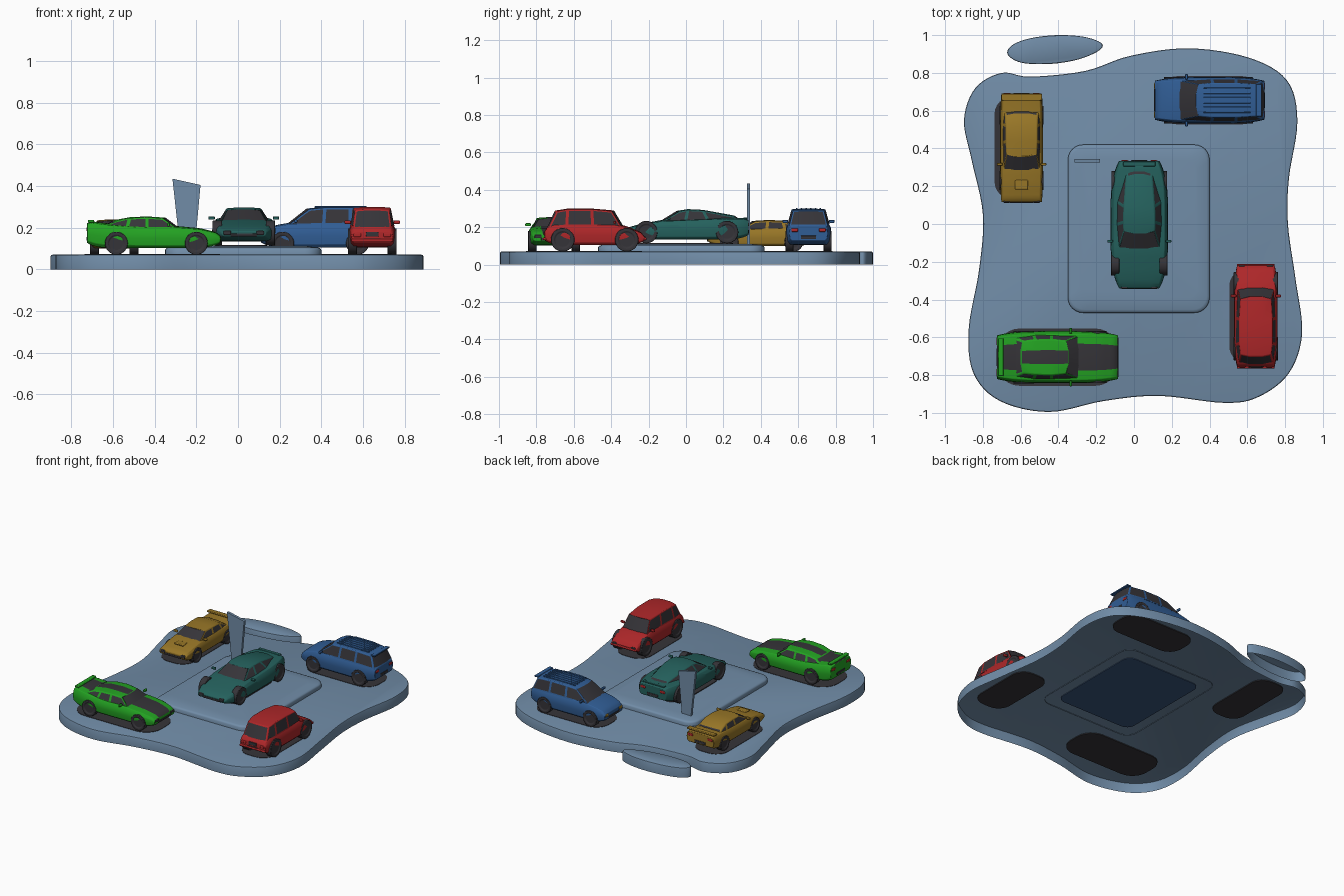
import bpy, bmesh, math
from mathutils import Matrix, Vector

if "Cube" in bpy.data.objects:
    bpy.data.objects.remove(bpy.data.objects["Cube"])

COLORS = {"slate": (.165, .265, .39), "navy": (.04, .09, .2), "charcoal": (.036, .034, .04),
          "green": (.017, .36, .016), "red": (.42, .02, .022), "ochre": (.31, .18, .02),
          "blue": (.03, .11, .3), "teal": (.018, .12, .11)}
MATS = {}
for n, c in COLORS.items():
    MATS[n] = bpy.data.materials.new(n)
    MATS[n].diffuse_color = (*c, 1)


def finish(bm, name, mats, M=None, bevel=0, angle=35):
    bmesh.ops.recalc_face_normals(bm, faces=bm.faces)
    me = bpy.data.meshes.new(name)
    bm.to_mesh(me)
    bm.free()
    for m in mats:
        me.materials.append(MATS[m])
    me.shade_smooth()
    me.set_sharp_from_angle(angle=math.radians(angle))
    ob = bpy.data.objects.new(name, me)
    bpy.context.collection.objects.link(ob)
    if M:
        ob.matrix_world = M
    if bevel:
        b = ob.modifiers.new("bevel", 'BEVEL')
        b.width, b.segments, b.limit_method = bevel, 2, 'ANGLE'
        b.angle_limit = math.radians(30)
    return ob


def loft(name, rings, mats, cap0=True, cap1=True, rule=None, M=None, bevel=0, angle=35):
    bm = bmesh.new()
    R = [[bm.verts.new(p) for p in r] for r in rings]
    n = len(R[0])
    for a, b in zip(R, R[1:]):
        for j in range(n):
            f = bm.faces.new((a[j], a[(j + 1) % n], b[(j + 1) % n], b[j]))
            f.material_index = rule(j) if rule else 0
    if cap0:
        bm.faces.new(R[0][::-1])
    if cap1:
        bm.faces.new(R[-1])
    return finish(bm, name, mats, M, bevel, angle)


def box(name, c, s, mat, M=None, bevel=.002):
    bm = bmesh.new()
    bmesh.ops.create_cube(bm, size=1, matrix=Matrix.Translation(c) @ Matrix.Diagonal((*s, 1)))
    return finish(bm, name, [mat], M, bevel)


def smooth_loop(pts, n=6):
    # closed Catmull-Rom curve through the outline points
    out, k = [], len(pts)
    P = [Vector(p) for p in pts]
    for i in range(k):
        a, b, c, d = (P[(i + q) % k] for q in (-1, 0, 1, 2))
        for s in range(n):
            t = s / n
            out.append(.5 * (2 * b + (c - a) * t + (2 * a - 5 * b + 4 * c - d) * t * t
                             + (3 * b - a - 3 * c + d) * t ** 3))
    return out


def round_rect(cx, cy, hx, hy, r):
    return [Vector((cx + sx * (hx - r) + r * math.cos(a), cy + sy * (hy - r) + r * math.sin(a)))
            for q, (sx, sy) in enumerate([(1, 1), (-1, 1), (-1, -1), (1, -1)])
            for a in [math.pi / 2 * (q + s / 6) for s in range(7)]]


def ring(pts, z, inset=0):
    c = sum(pts, Vector((0, 0))) / len(pts)
    return [(p.x, p.y, z) for p in [q - (q - c).normalized() * inset for q in pts]]


# hollow display base, loose island, pedestal
base = smooth_loop([(-.9, .55), (-.84, .72), (-.7, .8), (-.55, .78), (-.26, .81), (-.02, .89), (.29, .93),
                    (.61, .88), (.81, .76), (.865, .545), (.82, .24), (.815, 0), (.855, -.29), (.89, -.58),
                    (.82, -.79), (.66, -.915), (.48, -.947), (.13, -.91), (-.16, -.937), (-.45, -.995),
                    (-.71, -.937), (-.85, -.79), (-.875, -.555), (-.82, -.24), (-.8, .05), (-.86, .34)])
island = smooth_loop([(-.67, .9), (-.64, .95), (-.54, .985), (-.4, 1), (-.26, .99), (-.17, .955), (-.19, .915),
                      (-.3, .87), (-.45, .847), (-.6, .855)])
for nm, o in (("display_base", base), ("base_island", island)):
    loft(nm, [ring(o, 0), ring(o, .062), ring(o, .068, .003), ring(o, .07, .01)], ["slate"], cap0=False)
ped = round_rect(.025, -.025, .375, .445, .08)
loft("pedestal", [ring(ped, .066), ring(ped, .093), ring(ped, .1, .006), ring(ped, .104, .02), ring(ped, .111, .09)],
     ["slate"], cap0=False, angle=60)
inner = round_rect(.025, -.025, .3, .36, .06)
loft("pedestal_underside", [ring(inner, .064), ring(inner, .068)], ["navy"])

# tapered sign slab
sign = [(-.278, .1), (-.208, .1), (-.18, .405), (-.315, .435)]
loft("sign_slab", [[(x, y, z) for x, z in sign] for y in (.325, .343)], ["slate"])

# half cross-section of a car body: width factor, height factor
SECTION = [(0, 0), (.85, 0), (.96, .12), (1, .45), (.975, .75), (.88, .93), (.52, .99), (0, 1)]


def car(name, color, pos, turn, L, W, tops, cabin, wheels, r, clear, taper, belt, roof,
        stripe=False, lamp="charcoal", shadow=(0, 0, 1)):
    """Front is local -y. tops: (t, z) deck line. cabin: (t_belt, t_roof, z_roof)."""
    M = Matrix.Translation(pos) @ Matrix.Rotation(math.radians(turn), 4, 'Z')
    hw = W / 2
    Y = lambda t: (t - .5) * L
    wid = lambda t: hw * (1 - taper * abs(2 * t - 1) ** 4)
    low = lambda t: clear + .025 * abs(2 * t - 1) ** 8

    def top(t):
        for (a, za), (b, zb) in zip(tops, tops[1:]):
            if t <= b:
                return za + (zb - za) * (t - a) / (b - a)
        return tops[-1][1]

    # lofted lower body
    rings = []
    for k in range(25):
        t = .5 - .5 * math.cos(math.pi * k / 24)
        half = [(fx * wid(t), Y(t), low(t) + fz * (top(t) - low(t))) for fx, fz in SECTION]
        rings.append(half + [(-x, y, z) for x, y, z in half[-2:0:-1]])
    loft(name + "_body", rings, [color, "charcoal"], M=M, bevel=.006,
         rule=lambda j: int(stripe and j in (6, 7)))

    # cabin with inset windows
    bm = bmesh.new()
    cols = (-1, -.4, .4, 1)
    B, T = [], []
    last = len(cabin) - 1
    for i, (tb, tr, z) in enumerate(cabin):
        push = -.012 if i == 0 else .01 if i == last else 0
        mid = lambda c: abs(c) < .9
        B.append([bm.verts.new((c * hw * belt[i], Y(tb) + push * mid(c), top(tb) - .012)) for c in cols])
        T.append([bm.verts.new((c * hw * roof[i], Y(tr) + push * mid(c), z + .004 * mid(c))) for c in cols])
    glass = []
    for i in (0, last):
        glass.append([bm.faces.new((B[i][c], B[i][c + 1], T[i][c + 1], T[i][c])) for c in range(3)])
    for i in range(last):
        for c in (0, 3):
            glass.append([bm.faces.new((B[i][c], B[i + 1][c], T[i + 1][c], T[i][c]))])
        for c in range(3):
            f = bm.faces.new((T[i][c], T[i][c + 1], T[i + 1][c + 1], T[i + 1][c]))
            f.material_index = int(stripe and c == 1)
    for g in glass:
        bmesh.ops.inset_region(bm, faces=g, thickness=.008, use_boundary=True, use_even_offset=True)
        for f in g:
            f.material_index = 1
    finish(bm, name + "_cabin", [color, "charcoal"], M, .004)

    # wheels, mirrors, lamps
    for s, side in ((-1, "left"), (1, "right")):
        for t, end in zip(wheels, ("front", "rear")):
            bm = bmesh.new()
            x = s * (wid(t) - .018)
            bmesh.ops.create_cone(bm, cap_ends=True, segments=28, radius1=r, radius2=r, depth=.044,
                                  matrix=Matrix.Translation((x, Y(t), r)) @ Matrix.Rotation(math.pi / 2, 4, 'Y'))
            caps = [f for f in bm.faces if len(f.verts) > 4]
            bmesh.ops.inset_individual(bm, faces=caps, thickness=r * .28, depth=0)
            bmesh.ops.inset_individual(bm, faces=caps, thickness=r * .08, depth=-.005)
            finish(bm, f"{name}_{end}_wheel_{side}", ["charcoal"], M, .003)
        tm = cabin[0][0] + .07
        box(f"{name}_mirror_{side}", (s * (hw + .002), Y(tm), top(tm) + .006), (.03, .014, .016), color, M, .004)
        zf = low(0) + .7 * (top(0) - low(0))
        box(f"{name}_headlamp_{side}", (s * wid(0) * .74, Y(0) + .004, zf), (wid(0) * .34, .014, .02), lamp, M, .004)
        zr = low(1) + .68 * (top(1) - low(1))
        box(f"{name}_tail_lamp_{side}", (s * wid(1) * .72, Y(1) - .003, zr), (wid(1) * .36, .012, .018), "red", M, .004)
    # grille, rear bumper insert
    box(name + "_grille", (0, Y(0) + .003, low(0) + .25 * (top(0) - low(0))), (wid(0) * 1.2, .012, .014), "charcoal", M)
    box(name + "_rear_insert", (0, Y(1) - .003, low(1) + .2 * (top(1) - low(1))), (wid(1) * .8, .012, .018), "charcoal", M)
    # dark contact patch under the car
    k = shadow[2]
    patch = round_rect(shadow[0], shadow[1], W * .52 * k, L * .47 * k, W * .4 * k)
    loft(name + "_ground_patch", [ring(patch, -.006), ring(patch, .0025)], ["charcoal"], M=M)
    return M, Y


M, Y = car("green_coupe", "green", (-.405, -.705, .07), 90, .64, .275,
           [(0, .092), (.03, .108), (.15, .127), (.33, .138), (.6, .137), (.8, .147), (.96, .16), (1, .152)],
           [(.32, .43, .174), (.55, .55, .18), (.7, .68, .176), (.86, .78, .162)],
           (.18, .78), .055, .032, .16, (.82, .86, .86, .74), (.62, .68, .66, .6), stripe=True, shadow=(0, 0, 1.06))
box("green_coupe_tail_spoiler", (0, Y(.97), .161), (.2, .03, .012), "green", M, .004)

M, Y = car("red_hatchback", "red", (.645, -.488, .07), 180, .535, .232,
           [(0, .08), (.04, .105), (.18, .136), (.3, .15), (.9, .15), (.97, .135), (1, .11)],
           [(.23, .33, .216), (.52, .53, .226), (.78, .77, .226), (.96, .88, .215)],
           (.18, .82), .063, .035, .14, (.84, .9, .92, .8), (.7, .76, .76, .7), shadow=(.02, 0, 1))
for t, e in ((0, "front"), (1, "rear")):
    box(f"red_hatchback_{e}_bumper", (0, Y(t), .068), (.2, .02, .014), "red", M, .005)
box("red_hatchback_plate", (0, Y(1), .098), (.06, .012, .022), "charcoal", M)

M, Y = car("blue_wagon", "blue", (.4, .655, .07), -90, .58, .245,
           [(0, .1), (.03, .122), (.12, .142), (.25, .155), (.6, .158), (.97, .158), (1, .14)],
           [(.22, .4, .218), (.52, .53, .226), (.74, .74, .226), (.985, .93, .218)],
           (.18, .8), .055, .035, .16, (.84, .92, .92, .84), (.68, .74, .74, .68), lamp="ochre")
for i in range(6):
    box(f"blue_wagon_roof_rib_{i}", ((i - 2.5) * .025, Y(.66), .229), (.008, .25, .008), "blue", M)
box("blue_wagon_rear_spoiler", (0, Y(.95), .221), (.17, .03, .01), "blue", M, .003)

M, Y = car("ochre_sports_car", "ochre", (-.595, .403, .07), 0, .575, .228,
           [(0, .08), (.03, .095), (.15, .112), (.3, .124), (.6, .128), (.85, .132), (.97, .136), (1, .13)],
           [(.28, .44, .16), (.55, .56, .165), (.72, .7, .162), (.84, .79, .14)],
           (.2, .8), .05, .03, .06, (.84, .88, .88, .8), (.68, .72, .72, .74), shadow=(-.025, 0, 1))
box("ochre_sports_car_hood_scoop", (0, Y(.16), .113), (.07, .05, .012), "ochre", M, .005)
box("ochre_sports_car_wing", (0, Y(.965), .142), (.215, .035, .012), "ochre", M, .004)

M, Y = car("teal_sports_car", "teal", (.028, -.003, .114), 0, .675, .305,
           [(0, .068), (.04, .084), (.12, .1), (.3, .124), (.5, .13), (.8, .138), (.96, .136), (1, .126)],
           [(.3, .45, .17), (.5, .52, .179), (.68, .64, .175), (.93, .87, .145)],
           (.19, .83), .06, .02, .3, (.72, .8, .78, .46), (.52, .54, .52, .44), shadow=(-.015, 0, .8))
box("teal_sports_car_tail_lip", (0, Y(.975), .134), (.17, .024, .008), "teal", M, .003)

for m in bpy.data.materials:
    if m.users and not m.is_grease_pencil:
        m.use_nodes = True
        m.node_tree.nodes["Principled BSDF"].inputs["Base Color"].default_value = m.diffuse_color
